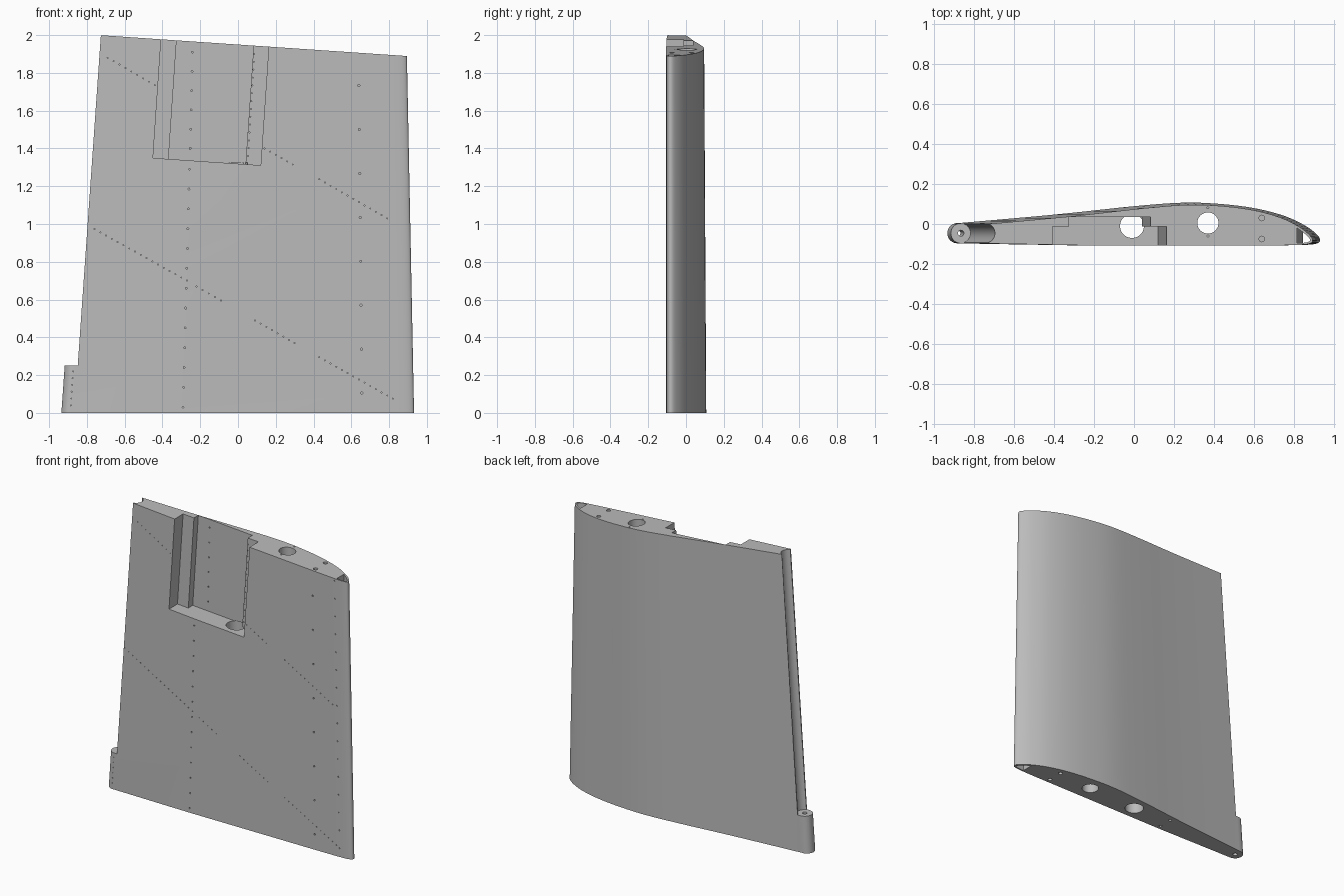
import bpy, bmesh, math

if "Cube" in bpy.data.objects:
    bpy.data.objects.remove(bpy.data.objects["Cube"])

grey = bpy.data.materials.new("light grey")
grey.diffuse_color = (0.5, 0.5, 0.5, 1)
grey.use_nodes = True
grey.node_tree.nodes["Principled BSDF"].inputs["Base Color"].default_value = grey.diffuse_color
SLOPE = 0.068


def taper(x, y, z):
    """Move a root-section point up the tapering, leaning span."""
    u = (x + 0.935) / 1.867
    return (-0.935 + 0.07 * z + u * (1.867 - 0.09 * z),
            -0.107 + (y + 0.107) * (1 - 0.027 * z), z)


def tip(x, y):
    """Point where the span line meets the sloping tip plane."""
    z = 1.95
    for _ in range(8):
        z = 1.95 - SLOPE * taper(x, y, z)[0]
    return taper(x, y, z)


def make(name, bm):
    bmesh.ops.recalc_face_normals(bm, faces=bm.faces)
    me = bpy.data.meshes.new(name)
    bm.to_mesh(me)
    bm.free()
    ob = bpy.data.objects.new(name, me)
    bpy.context.collection.objects.link(ob)
    me.materials.append(grey)
    return ob


def add_loft(bm, low, high):
    a = [bm.verts.new(p) for p in low]
    b = [bm.verts.new(p) for p in high]
    n = len(a)
    bm.faces.new(a)
    bm.faces.new(b)
    for i in range(n):
        bm.faces.new((a[i], a[(i + 1) % n], b[(i + 1) % n], b[i]))


def loft(name, low, high):
    bm = bmesh.new()
    add_loft(bm, low, high)
    return make(name, bm)


def circle(x, y, r, n):
    return [(x + r * math.cos(2 * math.pi * i / n), y + r * math.sin(2 * math.pi * i / n)) for i in range(n)]


def spline(pts, steps):
    """Catmull-Rom curve through the points."""
    p = [pts[0]] + pts + [pts[-1]]
    out = []
    for i in range(1, len(p) - 2):
        for s in range(steps):
            t = s / steps
            out.append(tuple(0.5 * (2 * b + (c - a) * t + (2 * a - 5 * b + 4 * c - d) * t * t
                                    + (3 * b - a - 3 * c + d) * t ** 3)
                             for a, b, c, d in zip(p[i - 1], p[i], p[i + 1], p[i + 2])))
    return out + [pts[-1]]


# Aerofoil section with a rounded tail
TX, TY, TR = -0.884, -0.046, 0.051
section = spline([(TX + 0.01, TY + TR), (-0.4, 0.047), (0.0, 0.089), (0.25, 0.107), (0.45, 0.099),
                  (0.62, 0.076), (0.76, 0.038), (0.86, -0.01), (0.915, -0.052), (0.932, -0.08),
                  (0.915, -0.098), (0.85, -0.105), (0.7, -0.107)], 5)
section += [(-0.3, -0.107)]
section += [(TX - TR * math.sin(a), TY - TR * math.cos(a))
            for a in [math.pi * i / 14 for i in range(14)]]
wing = loft("wing_panel", [taper(x, y, 0) for x, y in section], [tip(x, y) for x, y in section])

cutters = []

# Hinge cove along the trailing edge, above the hinge knuckle
r, e = 0.048, 0.018
a0 = math.acos(e / r)
cove = [(-0.2, -0.2), (e, -0.2)]
cove += [(r * math.cos(a), r * math.sin(a)) for a in [-a0 + 2 * a0 * i / 16 for i in range(17)]]
cove += [(e, 0.2), (-0.2, 0.2)]
cutters.append(loft("cove_cutter", *[[(TX + 0.07 * z + x, TY + y, z) for x, y in cove]
                                     for z in (0.25, 2.2)]))

# Stepped pocket in the front face, square to the sloping tip
pocket = [(-0.45, -0.2), (-0.45, -0.012), (-0.368, -0.012), (-0.368, 0.036), (0.04, 0.036),
          (0.04, -0.012), (0.12, -0.012), (0.12, -0.2)]
cutters.append(loft("pocket_cutter", [(x, y, 1.319 - SLOPE * x) for x, y in pocket],
                    [(x + 0.8 * SLOPE, y, 2.119 - SLOPE * x) for x, y in pocket]))

# Hollow nose in front of the leading spar
nose = [(0.845, -0.095), (0.845, -0.014), (0.87, -0.031), (0.9, -0.054), (0.916, -0.072),
        (0.919, -0.082), (0.907, -0.09), (0.88, -0.094)]
cutters.append(loft("nose_cutter", [taper(x, y, -0.1) for x, y in nose],
                    [taper(x, y, 2.1) for x, y in nose]))

# Spanwise tube holes, dowel holes and the hinge pin hole
bm = bmesh.new()
for x, y, rad, z0, z1, lean, n in [
        (0.37, 0.005, 0.053, -0.1, 2.1, 0, 40), (-0.01, -0.01, 0.06, -0.1, 1.326, 0, 40),
        (TX, TY, 0.015, -0.1, 0.4, 0.07, 16),
        (0.64, 0.03, 0.014, -0.1, 0.15, 0, 16), (0.64, -0.075, 0.014, -0.1, 0.15, 0, 16),
        (0.64, 0.03, 0.014, 1.75, 2.1, 0, 16), (0.64, -0.075, 0.014, 1.75, 2.1, 0, 16),
        (-0.285, 0.02, 0.01, -0.1, 0.15, 0, 16), (-0.285, -0.075, 0.01, -0.1, 0.15, 0, 16),
        (0.37, 0.082, 0.005, 1.88, 2.1, 0, 8), (0.37, -0.06, 0.005, 1.88, 2.1, 0, 8)]:
    c = circle(x, y, rad, n)
    add_loft(bm, [(px + lean * z0, py, z0) for px, py in c], [(px + lean * z1, py, z1) for px, py in c])
cutters.append(make("tube_hole_cutter", bm))


def pit_row(bm, start, end, count, rad, back=-0.09):
    """Row of little fastener pits sunk from the front."""
    for i in range(count):
        t = i / (count - 1)
        c = circle(start[0] + (end[0] - start[0]) * t, start[1] + (end[1] - start[1]) * t, rad, 6)
        add_loft(bm, [(x, -0.15, z) for x, z in c], [(x, back, z) for x, z in c])


# Fastener columns along the spars, the knuckle and inside the pocket
bm = bmesh.new()
pit_row(bm, (-0.291, 0.03), (-0.257, 1.29), 13, 0.005)
pit_row(bm, (-0.253, 1.4), (-0.241, 1.91), 6, 0.005, 0.044)
pit_row(bm, (0.656, 0.105), (0.64, 1.733), 8, 0.006)
pit_row(bm, (0.844, 0.06), (0.806, 1.88), 16, 0.005, -0.1)
pit_row(bm, (-0.885, 0.04), (-0.873, 0.22), 6, 0.003, -0.08)
pit_row(bm, (0.053, 1.36), (0.086, 1.9), 14, 0.003, -0.004)
cutters.append(make("fastener_cutter", bm))

# Fine diagonal fastener lines
bm = bmesh.new()
for start, end, count in [((-0.79, 0.99), (-0.27, 0.7), 18), ((-0.22, 0.67), (-0.09, 0.595), 5),
                          ((0.09, 0.49), (0.3, 0.37), 8), ((0.43, 0.295), (0.82, 0.075), 14),
                          ((-0.69, 1.88), (-0.44, 1.735), 9), ((0.14, 1.4), (0.29, 1.315), 6),
                          ((0.43, 1.237), (0.79, 1.03), 13)]:
    pit_row(bm, start, end, count, 0.003)
cutters.append(make("diagonal_fastener_cutter", bm))

# Cut everything out of the panel
bpy.context.view_layer.objects.active = wing
wing.select_set(True)
for cutter in cutters:
    mod = wing.modifiers.new(cutter.name, 'BOOLEAN')
    mod.operation = 'DIFFERENCE'
    mod.solver = 'EXACT'
    mod.object = cutter
    bpy.ops.object.modifier_apply(modifier=mod.name)
    bpy.data.objects.remove(cutter)
bpy.ops.object.shade_smooth_by_angle(angle=math.radians(30))
